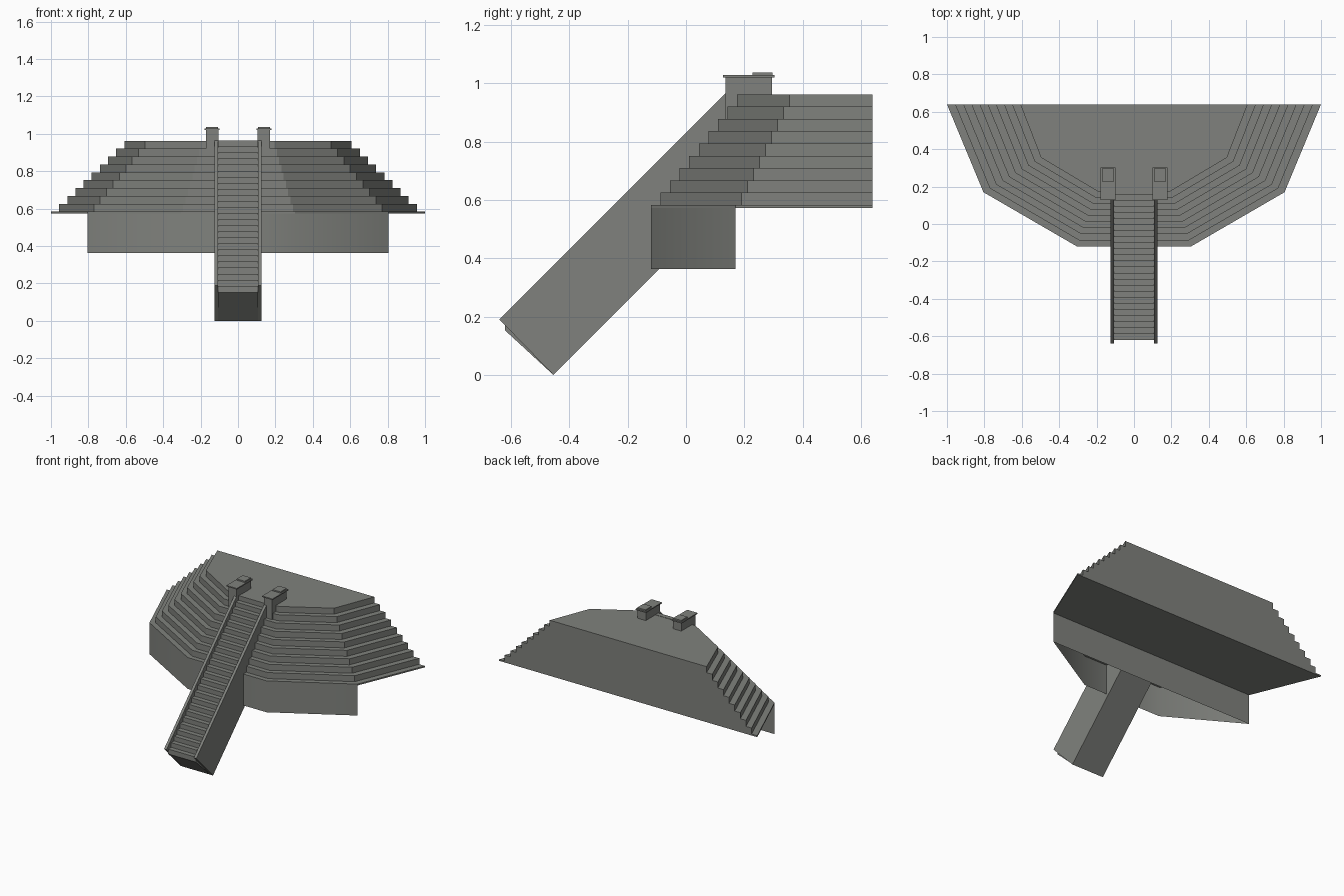
import bpy, bmesh

if "Cube" in bpy.data.objects:
    bpy.data.objects.remove(bpy.data.objects["Cube"])

stone = bpy.data.materials.new("grey_stone")
stone.diffuse_color = (0.215, 0.222, 0.205, 1)
stone.use_nodes = True
stone.node_tree.nodes["Principled BSDF"].inputs["Base Color"].default_value = stone.diffuse_color


def finish(name, bm):
    bmesh.ops.recalc_face_normals(bm, faces=bm.faces)
    me = bpy.data.meshes.new(name)
    bm.to_mesh(me)
    bm.free()
    me.materials.append(stone)
    ob = bpy.data.objects.new(name, me)
    bpy.context.collection.objects.link(ob)
    return ob


def extrude_x(name, profile, x0, x1):
    """Solid from a (y, z) profile spanning x0..x1."""
    bm = bmesh.new()
    a = [bm.verts.new((x0, y, z)) for y, z in profile]
    b = [bm.verts.new((x1, y, z)) for y, z in profile]
    bm.faces.new(a)
    bm.faces.new(b[::-1])
    n = len(profile)
    for i in range(n):
        j = (i + 1) % n
        bm.faces.new((a[i], b[i], b[j], a[j]))
    return finish(name, bm)


def box(name, x0, x1, y0, y1, z0, z1):
    return extrude_x(name, [(y0, z0), (y1, z0), (y1, z1), (y0, z1)], x0, x1)


def mix(a, b, t):
    return a + (b - a) * t


def half_plan(t):
    """Half outline of a terrace, t=0 lowest and t=1 highest."""
    return [(mix(1.0, 0.608, t), 0.64),
            (mix(0.805, 0.497, t), mix(0.17, 0.355, t)),
            (mix(0.305, 0.195, t), mix(-0.12, 0.175, t))]


def full_plan(t):
    h = half_plan(t)
    return [(-x, y) for x, y in h] + h[::-1]


# Stepped terraces, one closed loft with a flat back
LEVELS = 10
heights = [0.573] + [mix(0.583, 0.962, i / 9) for i in range(LEVELS)]
bm = bmesh.new()
rings = []
for i in range(LEVELS):
    for z in heights[i:i + 2]:
        rings.append([bm.verts.new((x, y, z)) for x, y in full_plan(i / 9)])
for k in range(len(rings) - 1):
    lo, hi = rings[k], rings[k + 1]
    for i in range(6):
        if i == 5 and k % 2:      # treads have no width along the back
            continue
        j = (i + 1) % 6
        bm.faces.new((lo[i], lo[j], hi[j], hi[i]))
bm.faces.new(rings[0])
bm.faces.new(rings[-1])
finish("terraces", bm)

# Lower retaining wall, open underneath, softly shaded round the front
bm = bmesh.new()
plan = full_plan(0)[1:5]
lo = [bm.verts.new((x, y, 0.363)) for x, y in plan]
hi = [bm.verts.new((x, y, 0.58)) for x, y in plan]
for i in range(4):
    j = (i + 1) % 4
    f = bm.faces.new((lo[i], lo[j], hi[j], hi[i]))
    f.smooth = i < 3
finish("lower_wall", bm)

# Staircase flight
STEPS = 25
d = 0.81 / STEPS
profile = [(-0.62, 0.152)]
for i in range(STEPS):
    z = 0.154 + (i + 1) * d
    profile += [(-0.62 + i * d, z), (-0.62 + (i + 1) * d, z)]
profile += [(0.19, 0.645), (-0.455, 0.0)]
extrude_x("stair_flight", profile, -0.107, 0.107)

# Side balustrades and the gate piers at the top
for side, s in (("left", -1), ("right", 1)):
    def xs(a, b):
        return sorted((s * a, s * b))
    extrude_x(side + "_balustrade",
              [(-0.64, 0.19), (-0.455, 0.0), (0.137, 0.592), (0.137, 0.967)],
              *xs(0.106, 0.125))
    box(side + "_pier", *xs(0.105, 0.17), 0.135, 0.295, 0.872, 1.02)
    box(side + "_pier_cap", *xs(0.098, 0.178), 0.127, 0.303, 1.02, 1.028)
    box(side + "_cap_block", *xs(0.107, 0.17), 0.228, 0.296, 1.026, 1.037)
